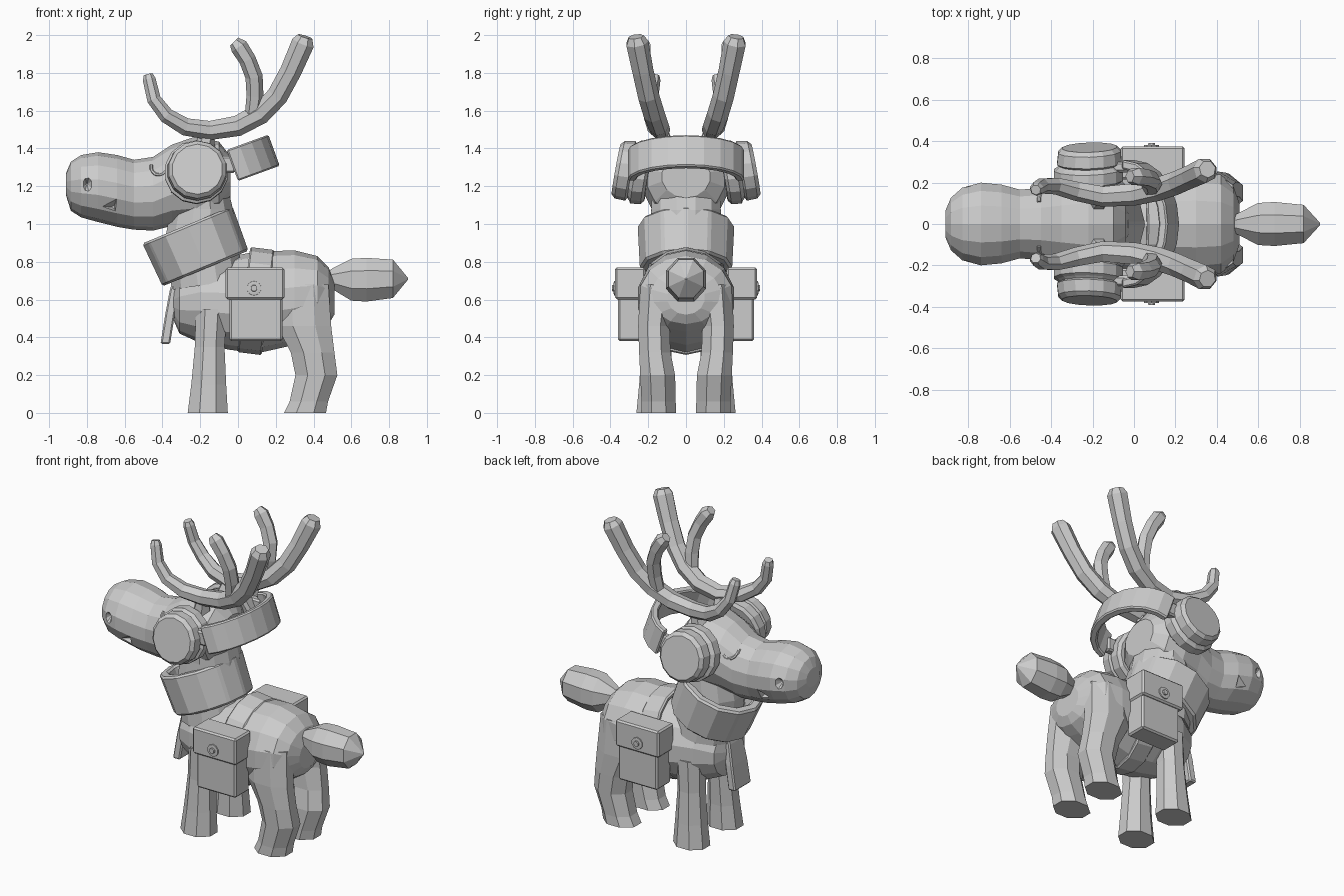
import bpy, bmesh, math
from mathutils import Vector, Matrix

cube = bpy.data.objects.get("Cube")
if cube:
    bpy.data.objects.remove(cube, do_unlink=True)

GREY = (0.6, 0.6, 0.6, 1)
mat = bpy.data.materials.new("plain_grey")
mat.use_nodes = True
mat.diffuse_color = GREY
mat.node_tree.nodes["Principled BSDF"].inputs["Base Color"].default_value = GREY


def finish(name, bm, mirror=False, bevel=0):
    bmesh.ops.recalc_face_normals(bm, faces=bm.faces)
    mesh = bpy.data.meshes.new(name)
    bm.to_mesh(mesh)
    bm.free()
    mesh.materials.append(mat)
    ob = bpy.data.objects.new(name, mesh)
    bpy.context.scene.collection.objects.link(ob)
    if bevel:
        mod = ob.modifiers.new("bevel", 'BEVEL')
        mod.width, mod.segments = bevel, 1
    if mirror:
        mod = ob.modifiers.new("mirror", 'MIRROR')
        mod.use_axis = (False, True, False)
    return ob


def tube(name, pts, sides=8, axis=None, mirror=False, bevel=0):
    """Loft of ellipses: each point is x, y, z, side radius, other radius."""
    bm = bmesh.new()
    rings = []
    for i, p in enumerate(pts):
        c = Vector(p[:3])
        t = Vector(axis) if axis else Vector(pts[min(i + 1, len(pts) - 1)][:3]) - Vector(pts[max(i - 1, 0)][:3])
        t.normalize()
        ref = Vector((1, 0, 0)) if abs(t.y) > 0.9 else Vector((0, 1, 0))
        s = (ref - t * ref.dot(t)).normalized()
        u = t.cross(s)
        angles = [2 * math.pi * (k + 0.5) / sides for k in range(sides)]
        rings.append([bm.verts.new(c + s * p[3] * math.cos(a) + u * p[-1] * math.sin(a)) for a in angles])
    for a, b in zip(rings, rings[1:]):
        for k in range(sides):
            j = (k + 1) % sides
            bm.faces.new((a[k], a[j], b[j], b[k]))
    bm.faces.new(rings[0])
    bm.faces.new(rings[-1])
    return finish(name, bm, mirror, bevel)


def band(name, rx, ry, thick, width, matrix, n=14, span=360, flare=0, bevel=0.008):
    """Rectangular section swept round an ellipse."""
    bm = bmesh.new()
    closed = span == 360
    rings = []
    for i in range(n if closed else n + 1):
        a = math.radians(-span / 2 + span * i / n)
        ring = []
        for d, h in ((0, -1), (0, 1), (thick, 1), (thick, -1)):
            k = flare * h - d
            v = Vector(((rx + k) * math.cos(a), (ry + k) * math.sin(a), h * width / 2))
            ring.append(bm.verts.new(matrix @ v))
        rings.append(ring)
    pairs = list(zip(rings, rings[1:])) + ([(rings[-1], rings[0])] if closed else [])
    for a, b in pairs:
        for k in range(4):
            j = (k + 1) % 4
            bm.faces.new((a[k], a[j], b[j], b[k]))
    if not closed:
        bm.faces.new(rings[0])
        bm.faces.new(rings[-1])
    return finish(name, bm, bevel=bevel)


def box(name, lo, hi, bevel=0.01, mirror=True):
    bm = bmesh.new()
    lo, hi = Vector(lo), Vector(hi)
    size = hi - lo
    bmesh.ops.create_cube(bm, size=1, matrix=Matrix.Translation((lo + hi) / 2) @ Matrix.Diagonal((*size, 1)))
    return finish(name, bm, mirror, bevel)


def placed(x, z, tilt):
    return Matrix.Translation((x, 0, z)) @ Matrix.Rotation(math.radians(tilt), 4, 'Y')


# Torso, neck and tail
tube("body", [(-.345, 0, .58, .07, .08), (-.31, 0, .58, .16, .16), (-.2, 0, .59, .22, .22),
              (-.05, 0, .58, .25, .245), (.1, 0, .585, .25, .27), (.3, 0, .61, .26, .25),
              (.42, 0, .63, .245, .2), (.48, 0, .62, .19, .15), (.51, 0, .61, .1, .09)], 14, (1, 0, 0))
tube("neck", [(-.16, 0, .68, .21, .2), (-.2, 0, .95, .2, .19), (-.19, 0, 1.08, .19, .17),
              (-.19, 0, 1.2, .19, .14)], 12)
tube("tail", [(.46, 0, .71, .03, .03), (.5, 0, .71, .055, .06), (.6, 0, .705, .11, .12),
              (.68, 0, .705, .115, .125), (.82, 0, .71, .1, .11), (.9, 0, .71, .005, .005)], 8, (1, 0, 0))

# Legs with flat soles
tube("front_legs", [(-.16, .17, 0, .1, .115), (-.155, .165, .15, .09, .1), (-.15, .155, .35, .085, .085),
                    (-.14, .15, .55, .09, .09)], 8, (0, 0, 1), True)
tube("hind_legs", [(.355, .145, 0, .1, .12), (.375, .145, .06, .098, .11), (.415, .15, .2, .1, .12),
                   (.395, .165, .32, .09, .125), (.35, .17, .46, .09, .155), (.34, .15, .68, .1, .15)],
     8, (0, 0, 1), True)

# Head with carved nostrils and mouth
head = tube("head", [(-.91, 0, 1.21, .07, .06), (-.885, 0, 1.2, .13, .13), (-.83, 0, 1.2, .18, .165),
                     (-.74, 0, 1.195, .205, .185), (-.64, 0, 1.175, .195, .19), (-.55, 0, 1.155, .17, .185),
                     (-.45, 0, 1.16, .18, .195), (-.35, 0, 1.205, .205, .215), (-.22, 0, 1.23, .235, .235),
                     (-.1, 0, 1.24, .21, .195), (-.04, 0, 1.25, .13, .11)], 14, (1, 0, 0))
nostrils = tube("nostril_cutter", [(-.8, .15, 1.21, .005, .005), (-.8, .25, 1.21, .06, .1)], 8, (0, 1, 0), True)
mouth = tube("mouth_cutter", [(-.66, .13, 1.09, .01, .01), (-.69, .25, 1.1, .12, .08)], 3, (0, 1, 0), True)
for cutter in (nostrils, mouth):
    cutter.hide_render = True
    mod = head.modifiers.new("carve", 'BOOLEAN')
    mod.operation, mod.object, mod.solver = 'DIFFERENCE', cutter, 'EXACT'
bpy.context.view_layer.objects.active = head
for mod in list(head.modifiers):
    bpy.ops.object.modifier_apply(modifier=mod.name)
for cutter in (nostrils, mouth):
    bpy.data.objects.remove(cutter, do_unlink=True)
bpy.context.view_layer.update()

# Closed eyelids laid on the head surface
lid = []
for i in range(7):
    a = math.radians(165 + 165 * i / 6)
    x, z = -.42 + .04 * math.cos(a), 1.3 + .04 * math.sin(a)
    hit = head.ray_cast((x, 1, z), (0, -1, 0))
    lid.append((x, hit[1].y if hit[0] else .15, z, .009))
tube("eyelids", lid, 6, mirror=True)

# Antlers
tube("antler_beams", [(-.475, .165, 1.79, .025), (-.47, .17, 1.765, .035), (-.445, .185, 1.66, .038),
                      (-.38, .185, 1.575, .042), (-.28, .16, 1.515, .048), (-.15, .135, 1.495, .052),
                      (0, .145, 1.52, .056), (.12, .17, 1.585, .058), (.21, .2, 1.68, .058),
                      (.28, .23, 1.81, .058), (.345, .26, 1.96, .062), (.355, .265, 1.992, .042)], 7, mirror=True)
tube("antler_tines", [(.075, .17, 1.56, .04), (.09, .19, 1.68, .045), (.085, .21, 1.78, .046),
                      (.05, .225, 1.87, .045), (.005, .23, 1.94, .047), (-.02, .23, 1.965, .03)], 6, mirror=True)
tube("antler_stalks", [(-.18, .11, 1.39, .06), (-.16, .125, 1.49, .035)], 6, mirror=True)

# Headphones
tube("ear_cups", [(-.22, .195, 1.27, .15), (-.22, .21, 1.272, .17), (-.22, .265, 1.276, .17),
                  (-.218, .275, 1.278, .155), (-.216, .285, 1.28, .145), (-.216, .295, 1.281, .16),
                  (-.215, .35, 1.288, .155), (-.215, .37, 1.29, .135)], 14, (-.03, 1, .18), True)
band("headband", .235, .31, .045, .175, placed(-.03, 1.31, -20), 10, 180)
box("headband_joints", (-.12, .25, 1.27), (-.015, .3, 1.36))

# Scarf with a hanging end
band("scarf", .255, .25, .06, .25, placed(-.22, .88, -22.5), 12, flare=.006, bevel=.012)
tube("scarf_end", [(-.3, 0, .75, .09, .04), (-.335, 0, .65, .1, .037), (-.36, 0, .52, .115, .036),
                   (-.385, 0, .365, .12, .036)], 4, (0, 0, 1), bevel=.008)

# Strap and saddlebags
band("bag_strap", .28, .262, .03, .13, placed(.095, .592, 97), 16)
box("bags", (-.045, .22, .38), (.235, .36, .76))
box("bag_flaps", (-.065, .215, .6), (.245, .375, .77))
tube("clasp_rims", [(.085, .36, .66, .04), (.085, .382, .66, .038), (.085, .383, .66, .025)], 10, mirror=True)
tube("clasp_studs", [(.085, .37, .66, .02), (.085, .392, .66, .017)], 8, mirror=True)
